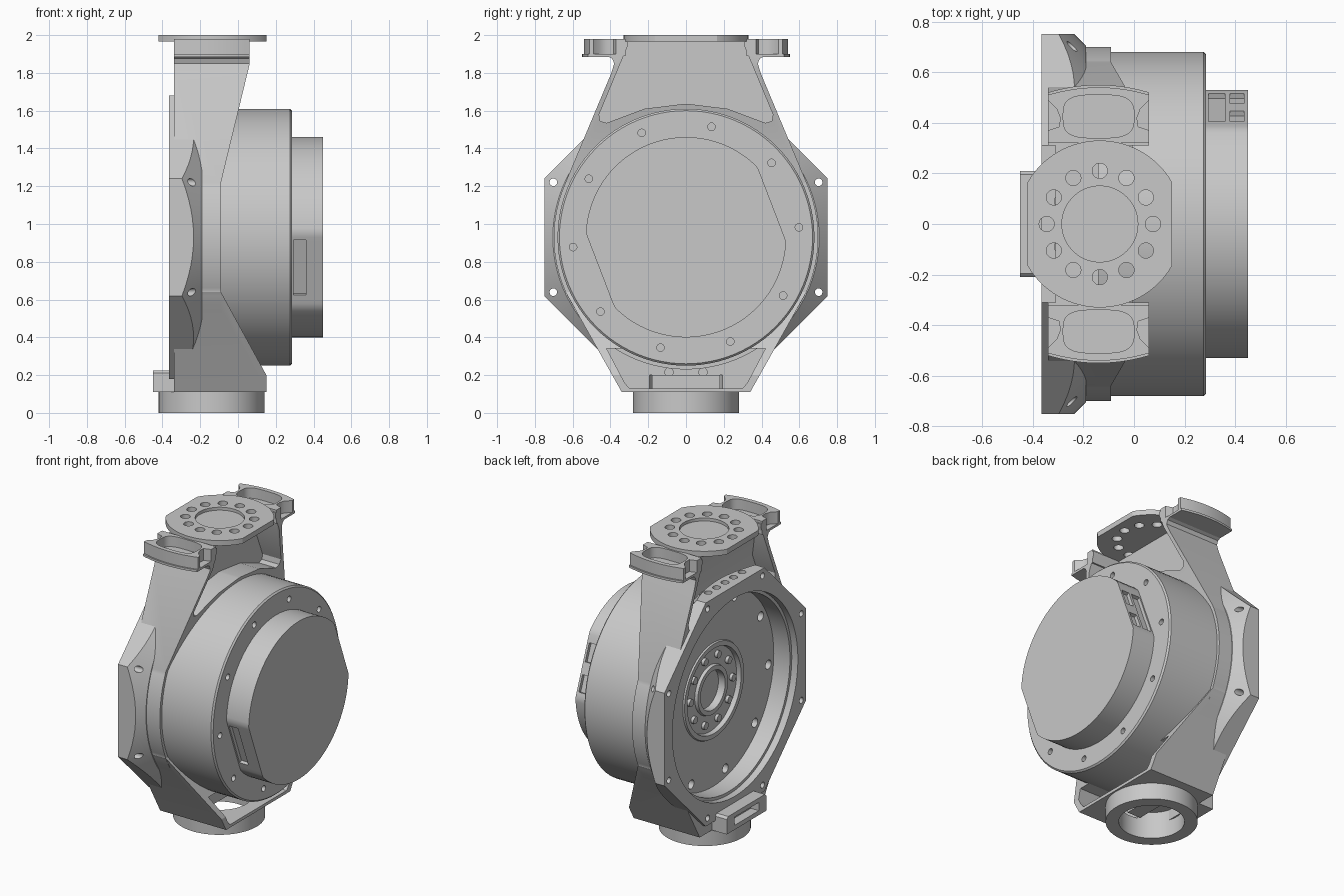
import bpy, bmesh
from math import sin, cos, pi, radians
from mathutils import Matrix

if "Cube" in bpy.data.objects:
    bpy.data.objects.remove(bpy.data.objects["Cube"])

grey = bpy.data.materials.new("machined_grey")
grey.use_nodes = True
tone = (0.58, 0.58, 0.58, 1)
grey.diffuse_color = tone
grey.node_tree.nodes["Principled BSDF"].inputs["Base Color"].default_value = tone

AX = 0.93    # height of the drum axis
CX = -0.14   # x of the base ring and ears
DX = -0.135  # x of the top disc


def finish(bm, name):
    bmesh.ops.recalc_face_normals(bm, faces=bm.faces)
    me = bpy.data.meshes.new(name)
    bm.to_mesh(me)
    bm.free()
    me.materials.append(grey)
    ob = bpy.data.objects.new(name, me)
    bpy.context.collection.objects.link(ob)
    return ob


def prism(name, pts, axis, lo, hi):
    """Extrude a 2D outline along one axis."""
    place = {"x": lambda a, b: (lo, a, b), "y": lambda a, b: (a, lo, b),
             "z": lambda a, b: (a, b, lo)}[axis]
    bm = bmesh.new()
    face = bm.faces.new([bm.verts.new(place(a, b)) for a, b in pts])
    new = bmesh.ops.extrude_face_region(bm, geom=[face])["geom"]
    step = [(hi - lo) * (axis == k) for k in "xyz"]
    bmesh.ops.translate(bm, vec=step, verts=[v for v in new if isinstance(v, bmesh.types.BMVert)])
    return finish(bm, name)


def circle(a, b, r, n=96):
    return [(a + r * cos(2 * pi * i / n), b + r * sin(2 * pi * i / n)) for i in range(n)]


def rect(a0, a1, b0, b1):
    return [(a0, b0), (a1, b0), (a1, b1), (a0, b1)]


def mirrored(pts):
    return pts + [(-a, b) for a, b in reversed(pts)]


def lathe(name, profile):
    """Spin (x, radius) points round the drum axis."""
    bm = bmesh.new()
    vs = [bm.verts.new((x, 0, r)) for x, r in profile]
    es = [bm.edges.new(p) for p in zip(vs, vs[1:])]
    bmesh.ops.spin(bm, geom=vs + es, cent=(0, 0, 0), axis=(1, 0, 0),
                   angle=2 * pi, steps=96, use_merge=False)
    bmesh.ops.remove_doubles(bm, verts=bm.verts, dist=1e-4)
    bmesh.ops.translate(bm, vec=(0, 0, AX), verts=bm.verts)
    return finish(bm, name)


def boolean(ob, others, op="DIFFERENCE"):
    for other in others:
        mod = ob.modifiers.new("bool", "BOOLEAN")
        mod.operation, mod.solver, mod.object = op, "EXACT", other
        bpy.context.view_layer.objects.active = ob
        bpy.ops.object.modifier_apply(modifier=mod.name)
        bpy.data.objects.remove(other)


def ring_of(name, count, start, radius, r, lo, hi):
    """Cylinders along x, spaced round the drum axis."""
    angles = [radians(start) + 2 * pi * i / count for i in range(count)]
    return [prism(name, circle(radius * cos(t), AX + radius * sin(t), r, 20), "x", lo, hi)
            for t in angles]


def cavity():
    return [prism("cavity", circle(0, AX, 0.645), "x", -1, -0.15),
            prism("cavity_step", circle(0, AX, 0.665), "x", -1, -0.32)]


# Housing: side outline crossed with front outline
side = mirrored([(0.34, 0.11), (0.638, 0.64), (0.638, 1.22), (0.395, 1.8), (0.38, 1.85),
                 (0.39, 1.875), (0.42, 1.89), (0.34, 1.89), (0.34, 1.965)])
housing = prism("housing", side, "x", -0.34, 0.15)
front = [(-0.34, 0.1), (0.15, 0.1), (0.15, 0.2), (-0.09, 0.64), (-0.09, 1.22),
         (0.06, 1.84), (0.06, 1.99), (-0.34, 1.99)]
boolean(housing, [prism("front_outline", front, "y", -1, 1)], "INTERSECT")
boolean(housing, [
    prism("neck_opening", mirrored([(0.01, 1.636), (0.22, 1.61), (0.42, 1.535), (0.455, 1.545),
                                    (0.46, 1.58), (0.31, 1.94), (0.31, 2.1)]), "x", -1, 1),
    prism("base_opening", mirrored([(0.3, 0.13), (0.325, 0.16), (0.42, 0.34)]), "x", -0.19, 1),
    prism("base_bore", circle(CX, 0, 0.2), "z", 0, 0.2)])
boolean(housing, [prism("collar", circle(0, AX, 0.7), "x", -0.335, -0.09)], "UNION")
boolean(housing, cavity())

# Wall between the two neck arms, undercut at the back
wall = prism("neck_wall", [(-0.31, 1.965), (-0.14, 1.965), (-0.14, 1.5), (-0.2, 1.5), (-0.2, 1.68)],
             "y", -0.6, 0.6)
boolean(wall, [prism("wall_outline", mirrored([(0.47, 1.5), (0.47, 1.58), (0.32, 1.94), (0.32, 1.97)]),
                     "x", -1, 1)], "INTERSECT")
boolean(wall, [prism("wall_trim", circle(0, AX, 0.69), "x", -1, 1)])

# Octagonal rear flange, its front turned to a 45 degree cone
octagon = [(0.75 / cos(pi / 8) * cos(t), AX + 0.75 / cos(pi / 8) * sin(t))
           for t in [pi / 8 + k * pi / 4 for k in range(8)]]
flange = prism("rear_flange", octagon, "x", -0.365, -0.19)
boolean(flange, [lathe("cone", [(-0.5, 0), (-0.5, 1.015), (-0.17, 0.685), (-0.17, 0)])], "INTERSECT")
boolean(flange, cavity() + ring_of("flange_hole", 8, 22.5, 0.76, 0.02, -1, 0)
        + [prism("shelf_hole", circle(-0.29, 0.09 * k, 0.025, 20), "z", 1.65, 1.8) for k in range(-2, 3)])

# Drum with the stepped hub on its rear face
drum = lathe("drum", [(-0.13, 0), (-0.13, 0.13), (-0.2, 0.13), (-0.2, 0.16), (-0.18, 0.165),
                      (-0.18, 0.28), (-0.21, 0.285), (-0.21, 0.315), (-0.2, 0.32), (-0.2, 0.68),
                      (0.275, 0.68), (0.285, 0.67), (0.285, 0)])
boolean(drum, ring_of("drum_hole", 10, 5, 0.6, 0.02, 0.25, 0.4)
        + ring_of("floor_hole", 10, 5, 0.59, 0.03, -0.3, -0.16))
ring_of("hub_bolt", 10, 0, 0.225, 0.024, -0.17, -0.2)

# End cap with two flats and shallow connector pockets
tilt = radians(21)
outline = []
for i in range(144):
    t = 2 * pi * i / 144
    r = min(0.53, 0.487 / max(abs(cos(t - tilt)), 0.01))
    outline.append((r * cos(t), AX + r * sin(t)))
cap = prism("end_cap", outline, "x", 0.28, 0.45)
long_pocket = (0.295, 0.36, -0.17, 0.14)
small_pockets = [(0.38, 0.435, -0.17, -0.06), (0.38, 0.435, 0.02, 0.14)]
pockets = []
for turn, spots in ((tilt, [long_pocket] + small_pockets), (tilt + pi, [long_pocket])):
    for x0, x1, a, b in spots:
        p = prism("pocket", rect(0.465, 0.6, a, b), "x", x0, x1)
        p.data.transform(Matrix.Translation((0, 0, AX)) @ Matrix.Rotation(turn, 4, "X"))
        pockets.append(p)
boolean(cap, pockets)

# Base ring
base = prism("base_ring", circle(CX, 0, 0.28), "z", 0, 0.11)
boolean(base, [prism("bore", circle(CX, 0, 0.2), "z", -1, 1)])

# Rear latch with a slot
latch = prism("rear_latch", mirrored([(0.21, 0.11), (0.21, 0.21), (0.195, 0.225)]), "x", -0.45, -0.33)
boolean(latch, [prism("slot", rect(-0.13, 0.13, 0.14, 0.195), "x", -0.5, -0.39)])

# Connector block and screws inside the base opening
prism("connector", rect(-0.18, 0.18, 0.13, 0.2), "x", -0.2, -0.1)
for s in (-1, 1):
    prism("connector_screw", circle(s * 0.09, 0.215, 0.025, 20), "x", -0.2, -0.12)

# Top mounting disc
plate = [(max(DX - 0.285, min(DX + 0.285, x)), y) for x, y in circle(DX, 0, 0.33)]
disc = prism("top_disc", plate, "z", 1.965, 2.0)
holes = [prism("hole", circle(DX + 0.21 * cos(k * pi / 6), 0.21 * sin(k * pi / 6), 0.03, 24), "z", 1.9, 2.1)
         for k in range(12)]
boolean(disc, holes + [prism("recess", circle(DX, 0, 0.15), "z", 1.98, 2.1)])

# Ears either side of the disc, each with a rounded pocket
for s, label in ((1, "rear"), (-1, "front")):
    arc = [(CX + 0.02 * i, 0.51 + 0.03 * (1 - (i / 10) ** 2)) for i in range(-10, 11)]
    waist = [(0.06, 0.49), (0.025, 0.455), (0.012, 0.42), (0.015, 0.385), (0.06, 0.37), (0.06, 0.32)]
    ear_pts = arc + waist + [(2 * CX - x, y) for x, y in reversed(waist)]
    ear = prism(label + "_ear", [(x, s * y) for x, y in ear_pts], "z", 1.89, 1.98)
    oval = []
    for x, y in circle(0, 0, 1, 48):
        oval.append((CX + 0.14 * (abs(x) ** 0.6) * (1 if x > 0 else -1),
                     s * 0.425 + 0.085 * (abs(y) ** 0.6) * (1 if y > 0 else -1)))
    boolean(ear, [prism("ear_pocket", oval, "z", 1.91, 2.1)])
    lip = [(x, s * (y + 0.01)) for x, y in arc] + [(0.06, s * 0.37), (-0.34, s * 0.37)]
    prism(label + "_ear_lip", lip, "z", 1.885, 1.9)

# Smooth the round surfaces and keep edges crisp
bpy.ops.object.select_all(action="DESELECT")
for ob in bpy.context.collection.objects:
    if ob.type == "MESH" and grey.name in ob.data.materials:
        ob.select_set(True)
        bpy.context.view_layer.objects.active = ob
bpy.ops.object.shade_smooth_by_angle(angle=radians(28))
